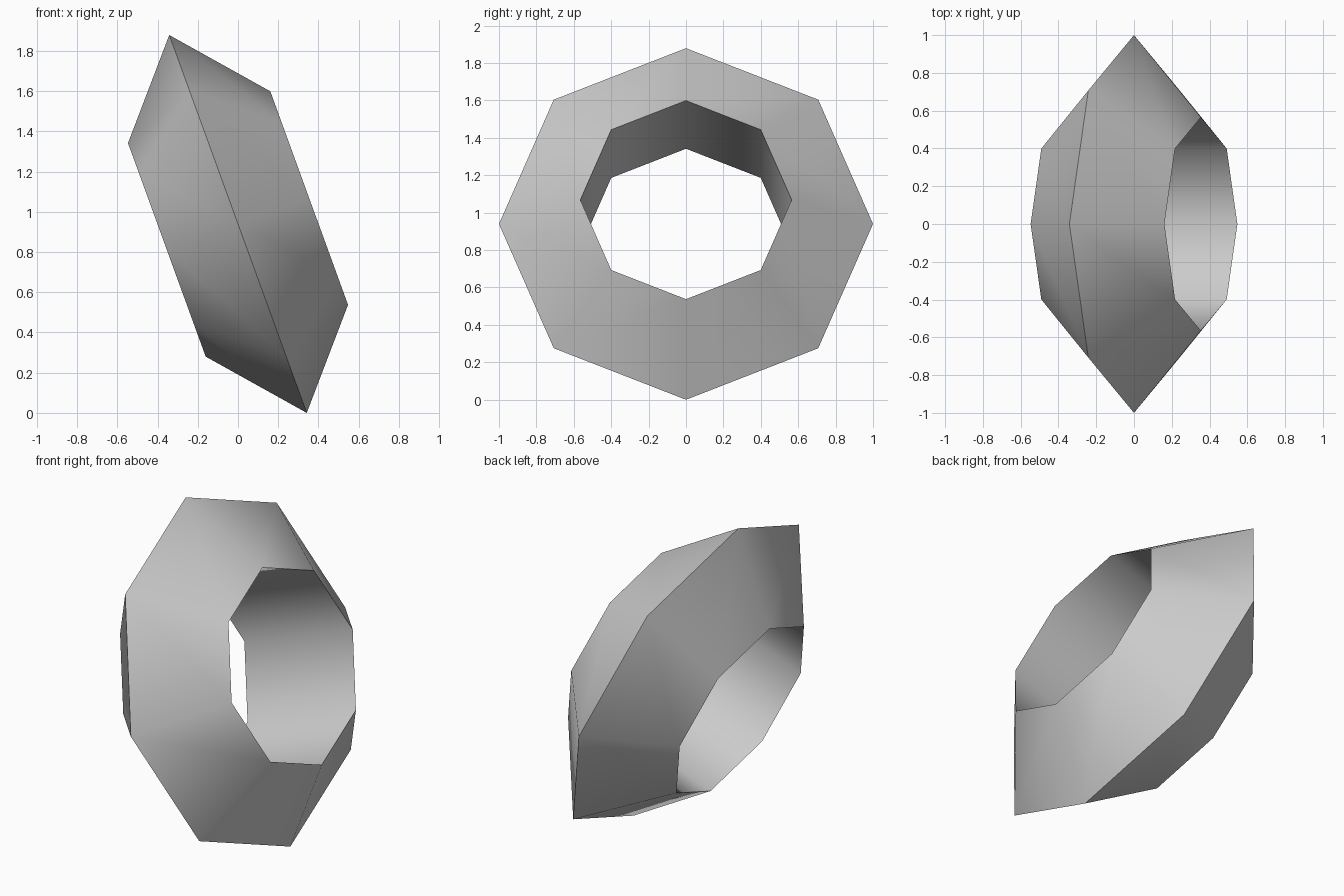
import bpy
import math

default_cube = bpy.data.objects.get("Cube")
if default_cube:
    bpy.data.objects.remove(default_cube, do_unlink=True)

TILT = math.radians(20)
OUTER, INNER = 1.0, 0.565
minor = (OUTER - INNER) / 1.5      # triangle section: R + r outside, R - r / 2 inside
major = OUTER - minor

# Plain grey material
grey = bpy.data.materials.new("light_grey")
grey.use_nodes = True
colour = (0.6, 0.6, 0.6, 1.0)
grey.diffuse_color = colour
grey.node_tree.nodes["Principled BSDF"].inputs["Base Color"].default_value = colour

# Eight-sided ring with a triangular section, stretched along its axis and leaning
bpy.ops.mesh.primitive_torus_add(
    major_segments=8, minor_segments=3, major_radius=major, minor_radius=minor,
    location=(0, 0, math.cos(TILT)), rotation=(0, math.pi / 2 - TILT, 0))
ring = bpy.context.object
ring.name = "tilted_ring"
ring.scale.z = 1.5
bpy.ops.object.transform_apply(location=True, rotation=True, scale=True)
ring.data.materials.append(grey)

# Smooth around the ring, sharp along the three section corners
bpy.ops.object.shade_smooth_by_angle(angle=math.radians(60))
